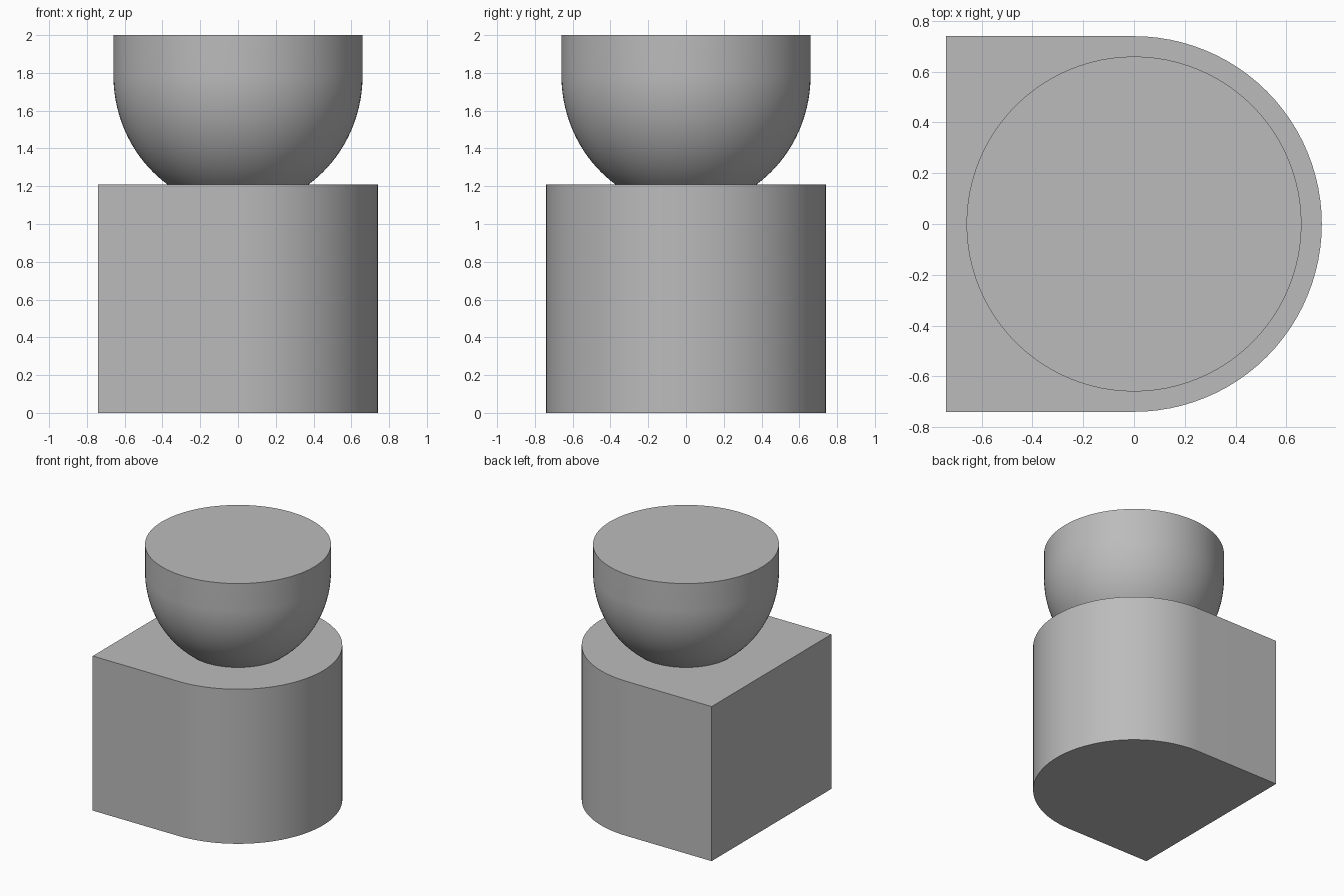
import bpy, bmesh, math

cube = bpy.data.objects.get("Cube")
if cube:
    bpy.data.objects.remove(cube, do_unlink=True)

GREY = (0.5, 0.5, 0.5, 1)
grey = bpy.data.materials.new("plain grey")
grey.use_nodes = True
grey.diffuse_color = GREY
grey.node_tree.nodes["Principled BSDF"].inputs["Base Color"].default_value = GREY


def finish(name, bm):
    bmesh.ops.recalc_face_normals(bm, faces=bm.faces)
    mesh = bpy.data.meshes.new(name)
    bm.to_mesh(mesh)
    bm.free()
    mesh.materials.append(grey)
    obj = bpy.data.objects.new(name, mesh)
    bpy.context.collection.objects.link(obj)
    bpy.ops.object.select_all(action='DESELECT')
    obj.select_set(True)
    bpy.context.view_layer.objects.active = obj
    bpy.ops.object.shade_smooth_by_angle(angle=math.radians(30))


# Base block: square on one side, half round on the other
R, BASE_H = 0.74, 1.21
ARC = 48
outline = [(-R, R), (-R, -R)]
for i in range(ARC + 1):
    a = math.pi * (i / ARC - 0.5)
    outline.append((R * math.cos(a), R * math.sin(a)))
bm = bmesh.new()
bottom = bm.faces.new([bm.verts.new((x, y, 0)) for x, y in outline])
top = bmesh.ops.extrude_face_region(bm, geom=[bottom], use_keep_orig=True)
bmesh.ops.translate(bm, vec=(0, 0, BASE_H),
                    verts=[v for v in top["geom"] if isinstance(v, bmesh.types.BMVert)])
finish("base_block", bm)

# Bowl: elliptical lower part running into a straight rim, capped flat
BOWL_R, RIM_Z, FOOT_R = 0.66, 1.79, 0.374
foot_angle = math.acos(FOOT_R / BOWL_R)
depth = (RIM_Z - BASE_H) / math.sin(foot_angle)
STEPS, SIDES = 20, 96
profile = [(0, BASE_H)]
for i in range(STEPS + 1):
    a = foot_angle * (1 - i / STEPS)
    profile.append((BOWL_R * math.cos(a), RIM_Z - depth * math.sin(a)))
profile += [(BOWL_R, 2), (0, 2)]
bm = bmesh.new()
verts = [bm.verts.new((r, 0, z)) for r, z in profile]
edges = [bm.edges.new(pair) for pair in zip(verts, verts[1:])]
bmesh.ops.spin(bm, geom=verts + edges, axis=(0, 0, 1), cent=(0, 0, 0),
               angle=math.tau, steps=SIDES, use_merge=True)
bmesh.ops.remove_doubles(bm, verts=bm.verts, dist=0.0001)
finish("bowl", bm)
